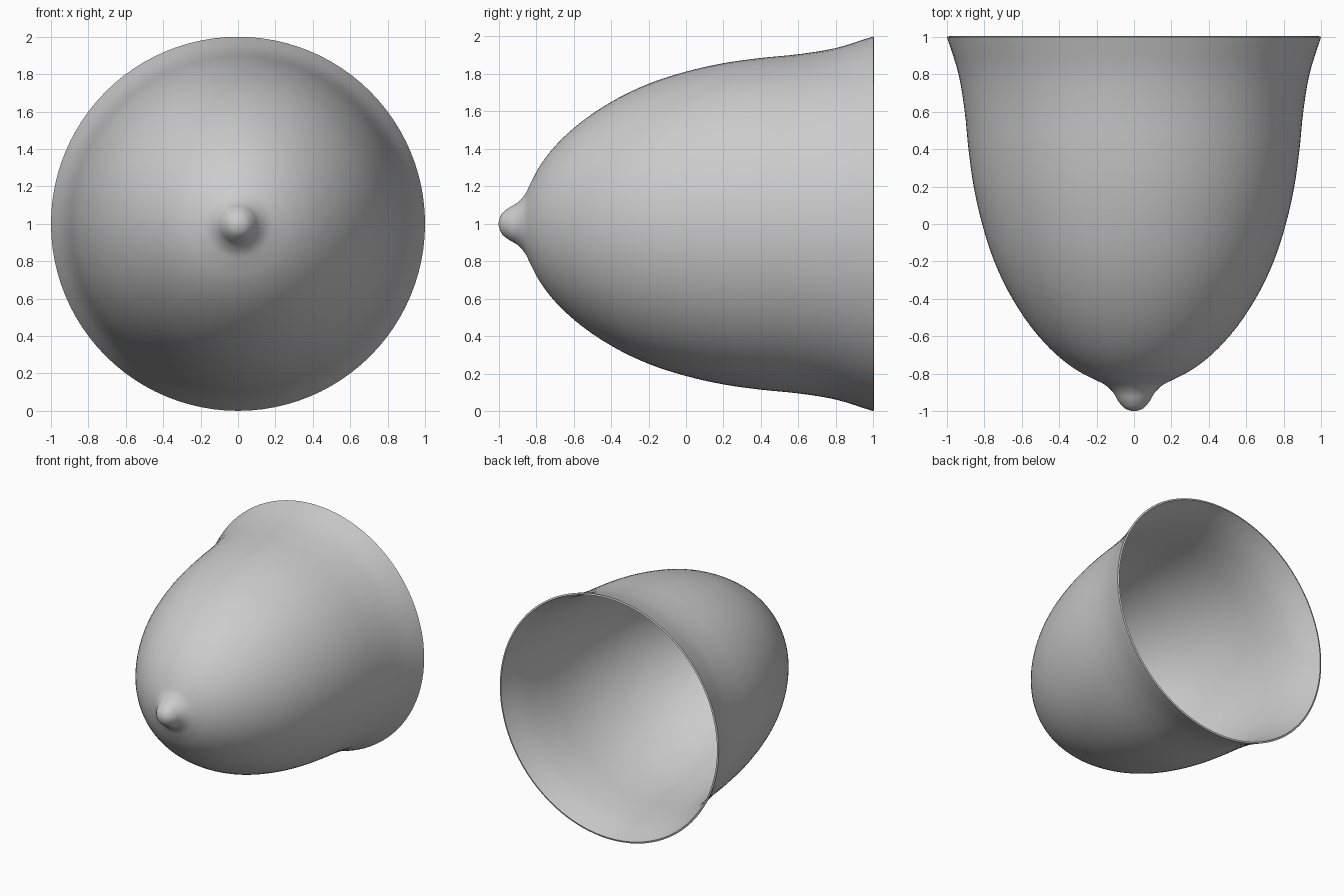
import bpy, bmesh, math
from mathutils import Matrix, Vector

default = bpy.data.objects.get("Cube")
if default:
    bpy.data.objects.remove(default, do_unlink=True)

SEGMENTS = 96
WALL = 0.014

# Plain grey for the whole shell
grey = bpy.data.materials.new("plain grey")
grey.use_nodes = True
colour = (0.6, 0.6, 0.6, 1)
grey.diffuse_color = colour
grey.node_tree.nodes["Principled BSDF"].inputs["Base Color"].default_value = colour

# Outline from rounded tip to flared rim, as (radius, y)
outline = [(0, -1), (0.05, -0.985), (0.082, -0.95), (0.112, -0.9), (0.155, -0.86),
           (0.215, -0.83), (0.3, -0.785), (0.39, -0.72), (0.51, -0.6), (0.65, -0.4),
           (0.747, -0.2), (0.812, 0), (0.857, 0.2), (0.885, 0.4), (0.905, 0.6),
           (0.938, 0.8), (1, 1)]


def smooth_path(points, steps):
    """Pass a smooth curve through the points, mirrored across the axis at the tip."""
    p = [Vector(q) for q in points]
    p = [Vector((-p[1].x, p[1].y))] + p + [p[-1] * 2 - p[-2]]
    path = []
    for a, b, c, d in zip(p, p[1:], p[2:], p[3:]):
        # Centripetal-style tangents keep unevenly spaced points even
        t0, t1, t2 = ((v - u).length for u, v in ((a, b), (b, c), (c, d)))
        m1 = ((b - a) / t0 * t1 + (c - b) / t1 * t0) / (t0 + t1) * t1
        m2 = ((c - b) / t1 * t2 + (d - c) / t2 * t1) / (t1 + t2) * t1
        for i in range(steps):
            t = i / steps
            path.append(b * (2*t**3 - 3*t**2 + 1) + m1 * (t**3 - 2*t**2 + t)
                        + c * (3*t**2 - 2*t**3) + m2 * (t**3 - t**2))
    return path + [p[-2]]


# Bell-shaped shell, revolved about the front-to-back axis
bm = bmesh.new()
verts = [bm.verts.new((q.x, q.y, 0)) for q in smooth_path(outline, 4)]
edges = [bm.edges.new(pair) for pair in zip(verts, verts[1:])]
bmesh.ops.spin(bm, geom=verts + edges, cent=(0, 0, 0), axis=(0, 1, 0),
               angle=math.tau, steps=SEGMENTS)
bmesh.ops.remove_doubles(bm, verts=bm.verts, dist=0.0005)
bmesh.ops.recalc_face_normals(bm, faces=bm.faces)
# Make the outside face outward
bm.faces.ensure_lookup_table()
side = max(bm.faces, key=lambda f: f.calc_center_median().y)
centre = side.calc_center_median()
if side.normal.x * centre.x + side.normal.z * centre.z < 0:
    bmesh.ops.reverse_faces(bm, faces=bm.faces)
bm.transform(Matrix.Translation((0, 0, 1)))

mesh = bpy.data.meshes.new("bell_shell")
bm.to_mesh(mesh)
bm.free()
mesh.materials.append(grey)
shell = bpy.data.objects.new("bell_shell", mesh)
bpy.context.collection.objects.link(shell)

# Thin wall, grown inwards, with a flat rim
wall = shell.modifiers.new("wall", 'SOLIDIFY')
wall.thickness = WALL
wall.offset = -1

bpy.context.view_layer.objects.active = shell
shell.select_set(True)
bpy.ops.object.modifier_apply(modifier="wall")
bpy.ops.object.shade_smooth_by_angle(angle=math.radians(40))
